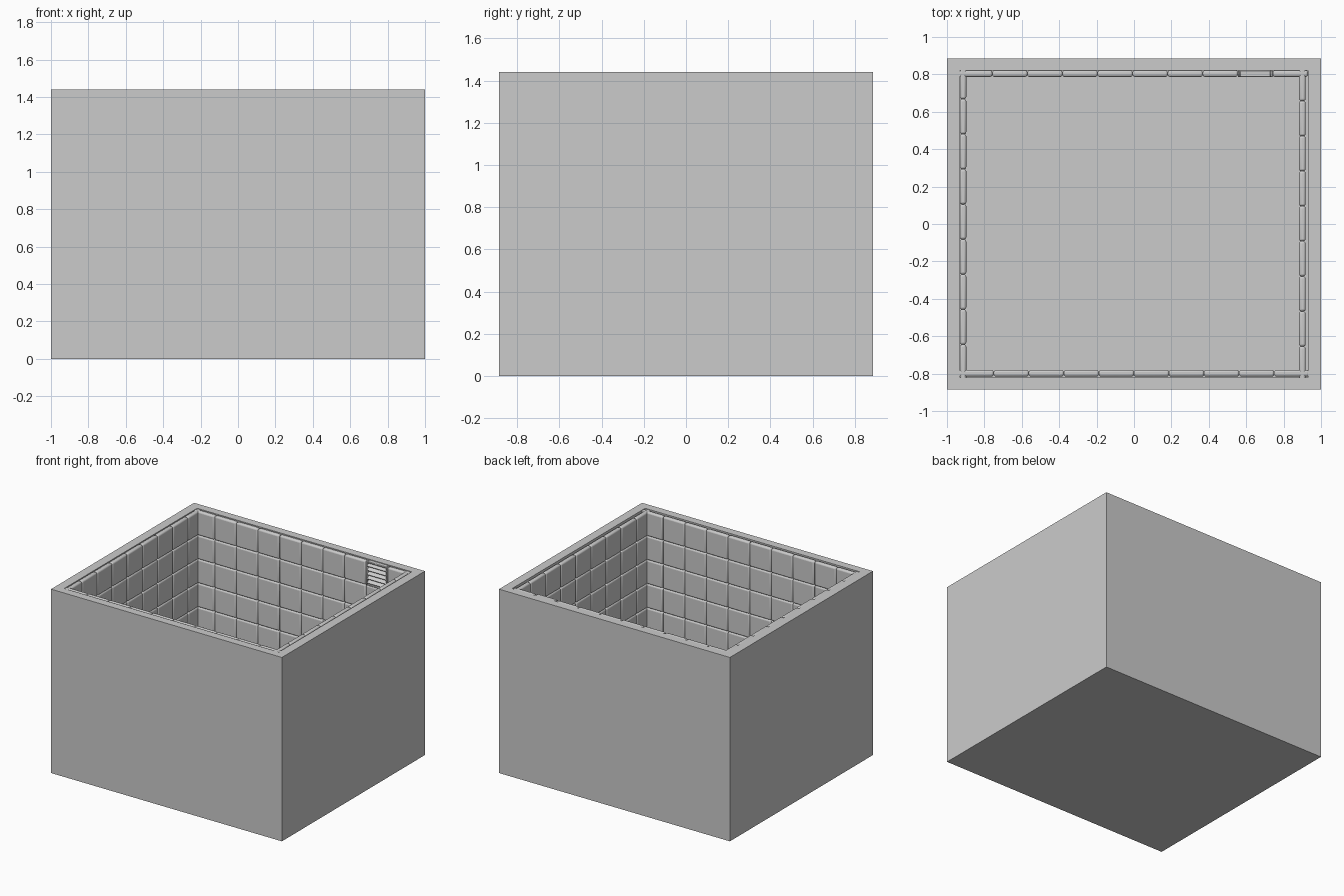
import bpy, bmesh
from mathutils import Matrix, Vector

if "Cube" in bpy.data.objects:
    bpy.data.objects.remove(bpy.data.objects["Cube"])

X, Y, H = 1.0, 0.885, 1.44      # outer half sizes and height
IX, IY, FLOOR = 0.93, 0.822, 0.12
P = 0.1875                      # pad pitch
D = 0.035                       # pad thickness
ROWS = 7
TOP = H - 0.003


def finish(name, bm, bevel=0.0, segments=3):
    me = bpy.data.meshes.new(name)
    bm.to_mesh(me)
    bm.free()
    ob = bpy.data.objects.new(name, me)
    bpy.context.collection.objects.link(ob)
    if bevel:
        m = ob.modifiers.new("soft_edges", 'BEVEL')
        m.width, m.segments = bevel, segments
        bpy.ops.object.select_all(action='DESELECT')
        ob.select_set(True)
        bpy.context.view_layer.objects.active = ob
        bpy.ops.object.shade_smooth_by_angle()
    return ob


def box(bm, loc, size, rot=None):
    mat = Matrix.Translation(loc) @ (rot or Matrix()) @ Matrix.Diagonal((*size, 1))
    return bmesh.ops.create_cube(bm, size=1, matrix=mat)


# Room shell: a block whose top is inset and pushed down to the floor
bm = bmesh.new()
box(bm, (0, 0, H / 2), (2 * X, 2 * Y, H))
top = max(bm.faces, key=lambda f: f.calc_center_median().z)
bmesh.ops.inset_individual(bm, faces=[top], thickness=0.05)
for v in top.verts:
    v.co.x = IX if v.co.x > 0 else -IX
    v.co.y = IY if v.co.y > 0 else -IY
r = bmesh.ops.extrude_face_region(bm, geom=[top])
for g in r['geom']:
    if isinstance(g, bmesh.types.BMVert):
        g.co.z = FLOOR
if top.is_valid:
    bmesh.ops.delete(bm, geom=[top], context='FACES_ONLY')
bmesh.ops.recalc_face_normals(bm, faces=bm.faces)
finish("room_shell", bm)


# Padded walls: grids of soft square pads
def pads(name, along_x, depth, start, count, skip=()):
    bm = bmesh.new()
    for i in range(count):
        for j in range(ROWS):
            if (i, j) in skip:
                continue
            a, z = start + P * (i + 0.5), TOP - P * (j + 0.5)
            if along_x:
                box(bm, (a, depth, z), (P, D, P))
            else:
                box(bm, (depth, a, z), (D, P, P))
    finish(name, bm, 0.012)


BACK = -0.945
pads("back_pads", True, 0.804, BACK, 10, skip={(8, 0)})
pads("front_pads", True, -0.798, -0.938, 10)
pads("left_pads", False, -0.914, -0.832, 9)
pads("right_pads", False, 0.900, -0.842, 9)

# Air vent in the top row of the back wall
vx, vz = BACK + P * 8.5, TOP - P / 2
bm = bmesh.new()
for s in (-1, 1):
    box(bm, (vx + s * (P / 2 - 0.006), 0.804, vz), (0.012, D, P))
    box(bm, (vx, 0.804, vz + s * (P / 2 - 0.006)), (P - 0.024, D, 0.012))
finish("vent_frame", bm, 0.003, 1)

bm = bmesh.new()
tilt = Matrix.Rotation(0.6, 4, 'X')
for k in range(5):
    z = vz + (k - 2) * 0.033
    box(bm, (vx, 0.803, z), (P - 0.02, 0.036, 0.007), tilt)
finish("vent_slats", bm)
